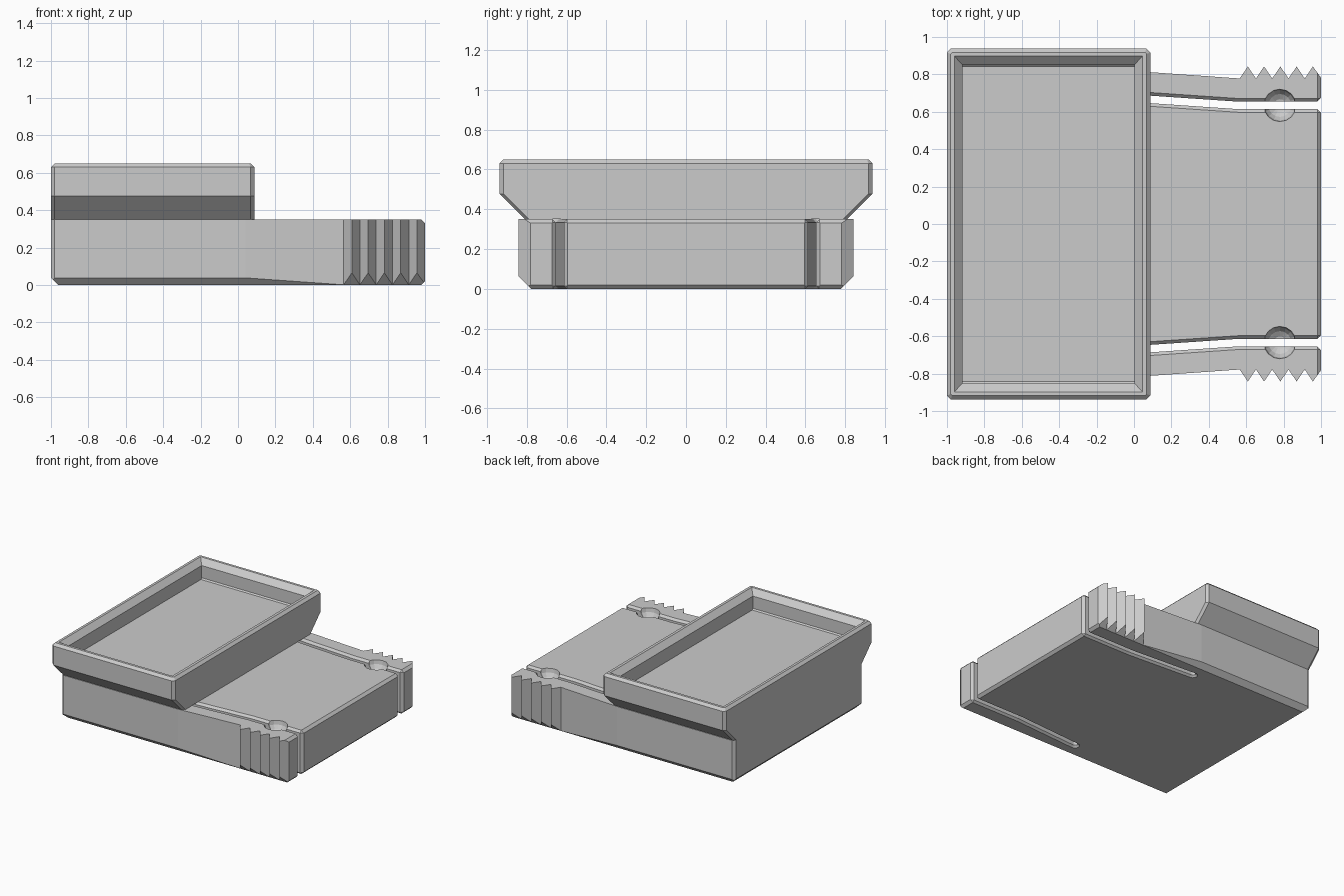
import bpy, bmesh, math
from mathutils import Vector

cube = bpy.data.objects.get("Cube")
if cube:
    bpy.data.objects.remove(cube, do_unlink=True)

grey = bpy.data.materials.new("light_grey")
grey.use_nodes = True
COLOUR = (0.6, 0.6, 0.6, 1)
grey.diffuse_color = COLOUR
grey.node_tree.nodes["Principled BSDF"].inputs["Base Color"].default_value = COLOUR


def finish(name, bm):
    bmesh.ops.remove_doubles(bm, verts=bm.verts, dist=1e-5)
    bmesh.ops.recalc_face_normals(bm, faces=bm.faces)
    mesh = bpy.data.meshes.new(name)
    bm.to_mesh(mesh)
    bm.free()
    mesh.materials.append(grey)
    obj = bpy.data.objects.new(name, mesh)
    bpy.context.collection.objects.link(obj)
    return obj


def loft(name, rings):
    """Closed skin through rings of equal point count, capped at both ends."""
    bm = bmesh.new()
    loops = [[bm.verts.new(p) for p in ring] for ring in rings]
    n = len(loops[0])
    for a, b in zip(loops, loops[1:]):
        for i in range(n):
            j = (i + 1) % n
            bm.faces.new((a[i], a[j], b[j], b[i]))
    bm.faces.new(loops[0][::-1])
    bm.faces.new(loops[-1])
    return finish(name, bm)


def combine(target, tool, operation):
    """Apply a boolean and discard the tool."""
    tool.hide_render = True
    mod = target.modifiers.new("cut", 'BOOLEAN')
    mod.operation, mod.solver, mod.object = operation, 'EXACT', tool
    bpy.context.view_layer.objects.active = target
    bpy.ops.object.modifier_apply(modifier=mod.name)
    bpy.data.objects.remove(tool, do_unlink=True)


# Base outline in plan: straight rear, tapering arms, saw-tooth grips
half = [(-1, 0.795), (-0.98, 0.815), (0.04, 0.815), (0.565, 0.778)]
PITCH = 0.087
for i in range(5):
    x = 0.565 + i * PITCH
    half.append((x + PITCH / 2, 0.842))
    if i < 4:
        half.append((x + PITCH, 0.778))
half.append((1.03, 0.74))
outline = half + [(x, -y) for x, y in reversed(half)]
base = loft("base", [[(x, y, z) for x, y in outline] for z in (-0.1, 0.5)])

# Chamfered side profile and chamfered end profile
side = [(-0.96, 0), (0.98, 0), (1, 0.02), (1, 0.33), (0.98, 0.35), (-1.1, 0.35), (-1.1, 0.14)]
combine(base, loft("side_profile", [[(x, y, z) for x, z in side] for y in (-1.2, 1.2)]), 'INTERSECT')
end = [(-0.777, 0), (0.777, 0), (0.9, 0.123), (0.9, 0.5), (-0.9, 0.5), (-0.9, 0.123)]
combine(base, loft("end_profile", [[(x, y, z) for y, z in end] for x in (-1.2, 1.2)]), 'INTERSECT')


def slot_ring(w, z, s):
    """Bent slot outline with a bevelled mouth and a rounded inner end."""
    pts = [(1.1, 0.634 - w - 0.12), (1.1, 0.634 + w + 0.12), (0.98, 0.634 + w), (0.56, 0.634 + w)]
    for k in range(7):
        a = math.pi / 2 + math.pi * k / 6
        pts.append((w * math.cos(a), 0.672 + w * math.sin(a)))
    pts += [(0.56, 0.634 - w), (0.98, 0.634 - w)]
    return [(x, s * y, z) for x, y in pts]


# Flexing slots with chamfered edges, and a round dimple across each
for s in (1, -1):
    levels = ((0.055, -0.02), (0.02, 0.015), (0.02, 0.333), (0.054, 0.367))
    combine(base, loft("slot_cutter", [slot_ring(w, z, s) for w, z in levels]), 'DIFFERENCE')
    bm = bmesh.new()
    bmesh.ops.create_uvsphere(bm, u_segments=16, v_segments=8, radius=0.087)
    bmesh.ops.translate(bm, verts=bm.verts, vec=Vector((0.78, s * 0.634, 0.352)))
    combine(base, finish("dimple_cutter", bm), 'DIFFERENCE')


def tray_ring(x0, x1, hy, z, c):
    """Rectangle with corners cut by c."""
    pts = [(x0 + c, -hy), (x1 - c, -hy), (x1, -hy + c), (x1, hy - c),
           (x1 - c, hy), (x0 + c, hy), (x0, hy - c), (x0, -hy + c)]
    return [(x, y, z) for x, y in pts]


# Open tray: flared outside, bevelled rim, then down the inside to the floor
tray = loft("tray", [
    tray_ring(-1, 0.087, 0.81, 0.35, 0.02),
    tray_ring(-1, 0.087, 0.937, 0.477, 0.02),
    tray_ring(-1, 0.087, 0.937, 0.63, 0.02),
    tray_ring(-0.98, 0.067, 0.917, 0.65, 0.008),
    tray_ring(-0.96, 0.045, 0.897, 0.65, 0),
    tray_ring(-0.918, 0.003, 0.852, 0.608, 0),
    tray_ring(-0.918, 0.003, 0.852, 0.51, 0),
    tray_ring(-0.918, 0.003, 0.842, 0.50, 0),
])
